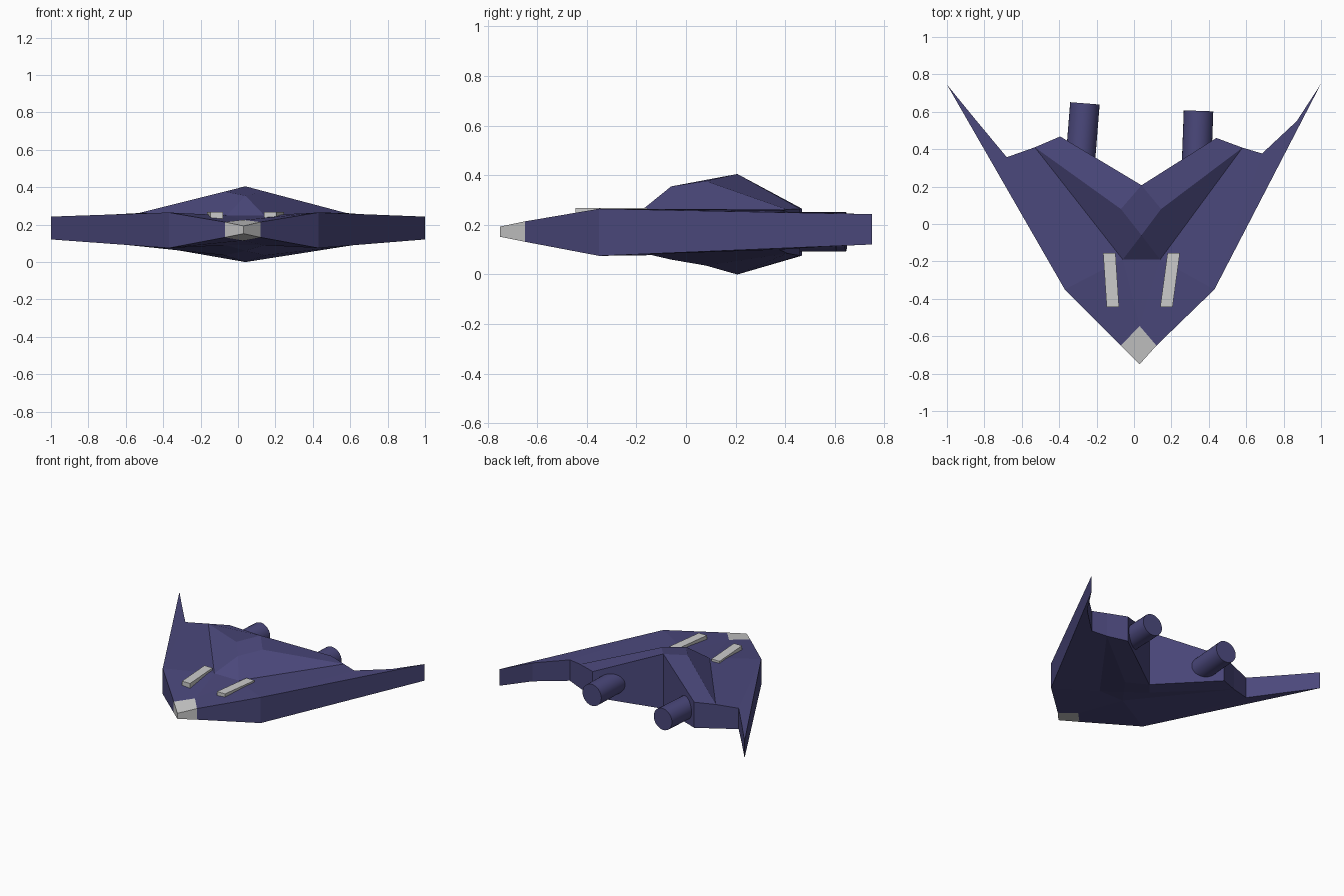
import bpy, bmesh, math
from mathutils import Vector

if "Cube" in bpy.data.objects:
    bpy.data.objects.remove(bpy.data.objects["Cube"])

indigo = bpy.data.materials.new("indigo")
indigo.diffuse_color = (0.07, 0.065, 0.2, 1)
indigo.use_nodes = True
indigo.node_tree.nodes["Principled BSDF"].inputs["Base Color"].default_value = indigo.diffuse_color


def slab(name, points, faces, material=None):
    """Closed solid: faceted top, faceted underside, vertical walls round the rim.
    points: key -> (x, y, z_top, z_bottom); faces run counter-clockwise from above."""
    bm = bmesh.new()
    top = {k: bm.verts.new((x, y, t)) for k, (x, y, t, b) in points.items()}
    low = {k: bm.verts.new((x, y, b)) for k, (x, y, t, b) in points.items()}
    edges = set()
    for f in faces:
        bm.faces.new([top[k] for k in f])
        bm.faces.new([low[k] for k in reversed(f)])
        edges.update(zip(f, f[1:] + f[:1]))
    for a, b in edges:
        if (b, a) not in edges:
            bm.faces.new((low[a], low[b], top[b], top[a]))
    bmesh.ops.recalc_face_normals(bm, faces=bm.faces)
    mesh = bpy.data.meshes.new(name)
    bm.to_mesh(mesh)
    bm.free()
    obj = bpy.data.objects.new(name, mesh)
    bpy.context.collection.objects.link(obj)
    if material:
        mesh.materials.append(material)
    return obj


# Hull corners: centre line, then left and right sides (slightly asymmetric)
P = {
    "nose": (0.03, -0.75, 0.193, 0.152),
    "nose_back": (0.03, -0.545, 0.225, 0.115),
    "apex": (0.04, -0.06, 0.355, 0.06),
    "notch": (0.04, 0.207, 0.405, 0.0),
}
sides = {  # (left x, left y), (right x, right y), z top, z bottom
    "cheek": ((-0.07, -0.65), (0.12, -0.65), 0.214, 0.132),
    "shoulder": ((-0.37, -0.35), (0.43, -0.35), 0.265, 0.075),
    "tip": ((-1.0, 0.745), (1.0, 0.75), 0.243, 0.121),
    "trail": ((-0.84, 0.549), (0.87, 0.55), 0.248, 0.112),
    "root": ((-0.68, 0.357), (0.685, 0.377), 0.254, 0.1),
    "hump_out": ((-0.53, 0.41), (0.58, 0.408), 0.262, 0.085),
    "hump_back": ((-0.395, 0.468), (0.44, 0.46), 0.265, 0.076),
    "hump_front": ((-0.06, -0.19), (0.14, -0.19), 0.25, 0.09),
    "hump_mid": ((-0.07, 0.08), (0.145, 0.08), 0.377, 0.036),
}
for key, (left, right, t, b) in sides.items():
    P[key + "_L"] = (*left, t, b)
    P[key + "_R"] = (*right, t, b)

# Right-hand facets, repeated on the left with reversed winding
right_faces = [
    ["nose_back", "cheek_R", "shoulder_R", "hump_front_R"],
    ["shoulder_R", "root_R", "hump_out_R", "hump_front_R"],
    ["shoulder_R", "tip_R", "trail_R", "root_R"],
    ["hump_front_R", "hump_out_R", "hump_mid_R", "apex"],
    ["hump_mid_R", "hump_out_R", "hump_back_R", "notch"],
]
faces = [["nose_back", "hump_front_R", "hump_front_L"],
         ["hump_front_L", "hump_front_R", "apex"],
         ["apex", "hump_mid_R", "notch", "hump_mid_L"]]
for f in right_faces:
    faces += [f, [k.replace("_R", "_L") for k in reversed(f)]]
used = {k for f in faces for k in f}
slab("hull", {k: P[k] for k in P if k in used}, faces, indigo)

# Grey nose cap
cap = ["nose", "cheek_R", "nose_back", "cheek_L"]
slab("nose_cap", {k: P[k] for k in cap}, [cap])

# Grey strips on the foredeck
for name, x0, x1 in (("left_strip", -0.113, -0.132), ("right_strip", 0.173, 0.212)):
    h = 0.033
    pts = [(x0 - h, -0.445), (x0 + h, -0.445), (x1 + h, -0.156), (x1 - h, -0.156)]
    slab(name, {i: (x, y, 0.267, 0.215) for i, (x, y) in enumerate(pts)}, [[0, 1, 2, 3]])

# Round engines, slightly splayed
for name, start, end in (("left_engine", (-0.29, 0.3), (-0.2625, 0.645)),
                         ("right_engine", (0.333, 0.28), (0.345, 0.605))):
    a, b = Vector((*start, 0.172)), Vector((*end, 0.172))
    bpy.ops.mesh.primitive_cylinder_add(vertices=32, radius=0.079, depth=(b - a).length,
                                        location=(a + b) / 2)
    engine = bpy.context.object
    engine.name = name
    engine.rotation_euler = (b - a).to_track_quat("Z", "Y").to_euler()
    engine.data.materials.append(indigo)
    bpy.ops.object.shade_smooth_by_angle(angle=math.radians(30))
